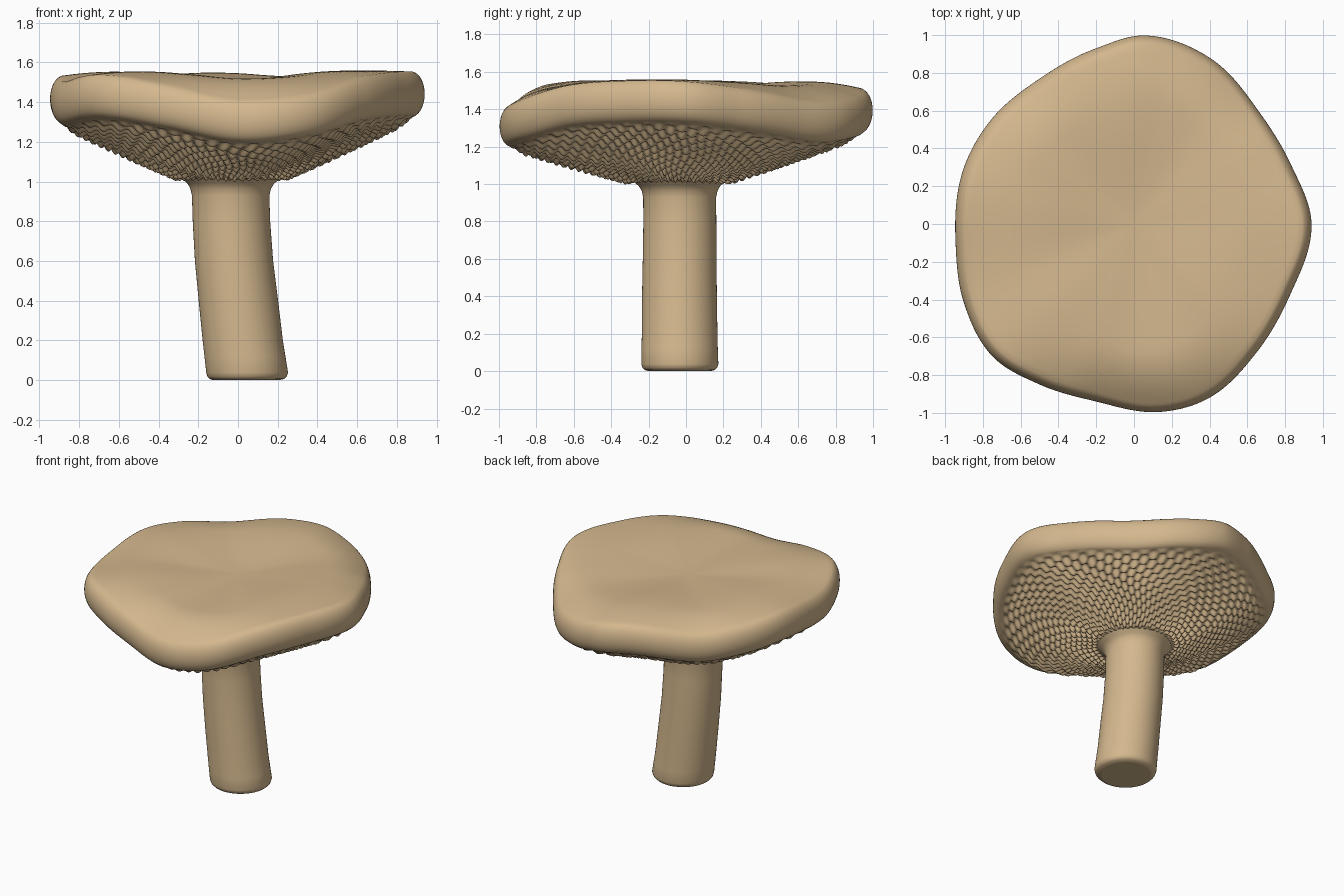
import bpy, bmesh, math

if "Cube" in bpy.data.objects:
    bpy.data.objects.remove(bpy.data.objects["Cube"])

tan = bpy.data.materials.new("mushroom tan")
tan.diffuse_color = (0.66, 0.48, 0.272, 1)
tan.use_nodes = True
tan.node_tree.nodes["Principled BSDF"].inputs["Base Color"].default_value = tan.diffuse_color

# angle (degrees): outline radius of the cap, and height of the rim's middle
OUTLINE = [(0, .94), (20, .89), (42, .89), (65.5, .967), (86.5, 1.0), (102, .952), (123, .918),
           (143, .936), (161.6, .949), (186, .95), (205, .993), (223, 1.026), (239.5, .986),
           (258, .961), (277.5, 1.004), (293.5, 1.003), (313.7, .94), (336, .908)]
RIM = [(0, 1.44), (30, 1.385), (55, 1.335), (75, 1.36), (90, 1.40), (105, 1.41), (130, 1.375),
       (150, 1.405), (170, 1.425), (200, 1.395), (225, 1.43), (247, 1.38), (270, 1.31), (290, 1.335),
       (315, 1.42), (340, 1.445)]


def periodic(table, a):
    """Smooth closed interpolation through (angle, value) pairs."""
    n = len(table)

    def at(i):
        return table[i % n][0] + 360 * (i // n), table[i % n][1]

    k = max(i for i in range(n) if table[i][0] <= a)
    (x0, y0), (x1, y1), (x2, y2), (x3, y3) = (at(k + j) for j in (-1, 0, 1, 2))
    h = x2 - x1
    t = (a - x1) / h
    m1, m2 = (y2 - y0) / (x2 - x0) * h, (y3 - y1) / (x3 - x1) * h
    return ((2*t**3 - 3*t*t + 1) * y1 + (t**3 - 2*t*t + t) * m1
            + (3*t*t - 2*t**3) * y2 + (t**3 - t*t) * m2)


def smooth(t):
    t = min(1, max(0, t))
    return t * t * (3 - 2 * t)


def loft(name, rings):
    """Join rings of points, bottom to top, and close both ends."""
    bm = bmesh.new()
    rows = [[bm.verts.new(p) for p in ring] for ring in rings]
    n = len(rows[0])
    for a, b in zip(rows, rows[1:]):
        for i in range(n):
            j = (i + 1) % n
            bm.faces.new((a[i], a[j], b[j], b[i]))
    bm.faces.new(rows[0][::-1])
    bm.faces.new(rows[-1])
    bmesh.ops.recalc_face_normals(bm, faces=bm.faces)
    me = bpy.data.meshes.new(name)
    bm.to_mesh(me)
    bm.free()
    me.materials.append(tan)
    ob = bpy.data.objects.new(name, me)
    bpy.context.collection.objects.link(ob)
    for p in me.polygons:
        p.use_smooth = len(p.vertices) == 4
    return ob


# cap: toothed funnel underneath, rounded wavy rim, gently dished top
N, ROWS, TEETH, STEPS = 360, 18, 44, 7
CX, CY, NECK = -0.035, -0.035, 0.235
edge = []
for i in range(N):
    a = 360 * i / N
    edge.append((math.radians(a), periodic(OUTLINE, a), periodic(RIM, a)))
rings = []
for k in range(ROWS * STEPS + 1):
    s = k / (ROWS * STEPS)
    ring = []
    for th, R, m in edge:
        r = NECK + (R * 0.955 - NECK) * s
        z = 1.01 + (m - 0.105 - 1.01) * (0.9 * s + 0.1 * s * s)
        fade = smooth(s * 12) * smooth((1 - s) * 8)
        row = math.pi * (s * ROWS + 0.35 * math.sin(5 * th) + 0.25 * math.sin(9 * th + 6 * s))
        col = TEETH * th + 1.2 * math.sin(3 * th + 9 * s)
        z -= fade * (0.008 + 0.02 * math.cos(col) * math.cos(row))
        ring.append((r * math.cos(th) + CX * (1 - s), r * math.sin(th) + CY * (1 - s), z))
    rings.append(ring)
for k in range(1, 15):
    phi = math.radians(-62 + 132 * k / 14)
    ring = []
    for th, R, m in edge:
        r = R - 0.085 + 0.085 * math.cos(phi) ** 0.8
        z = m + 0.115 * math.sin(phi)
        ring.append((r * math.cos(th), r * math.sin(th), z))
    rings.append(ring)
LIP, SHOULDER, CENTRE = 0.085 * (1 - math.cos(math.radians(70)) ** 0.8), 0.7, 1.51
for k in range(1, 30):
    s = 1 - k / 29.5
    ring = []
    for th, R, m in edge:
        r = (R - LIP) * s
        top = 1.552 + 0.3 * (m - 1.42)
        if s < SHOULDER:
            z = CENTRE + (top - CENTRE) * smooth(s / SHOULDER)
        else:
            z = top - (top - m - 0.108) * ((s - SHOULDER) / (1 - SHOULDER)) ** 2
        ring.append((r * math.cos(th), r * math.sin(th), z))
    rings.append(ring)
loft("cap", rings)

# stem: leaning column with a rounded foot and a flared neck
STEM = [(.04, -.033, .165, 0), (.045, -.033, .188, .006), (.046, -.033, .2, .018),
        (.046, -.033, .206, .038), (.035, -.034, .204, .12), (.024, -.034, .202, .2),
        (.002, -.035, .2, .4), (-.02, -.034, .197, .6), (-.033, -.033, .195, .8),
        (-.037, -.034, .195, .93), (-.037, -.034, .203, .965), (-.036, -.035, .218, .99),
        (-.035, -.035, .24, 1.008), (-.035, -.035, .25, 1.02)]
loft("stem", [[(x + r * math.cos(2 * math.pi * i / 64), y + r * math.sin(2 * math.pi * i / 64), z)
               for i in range(64)] for x, y, r, z in STEM])
